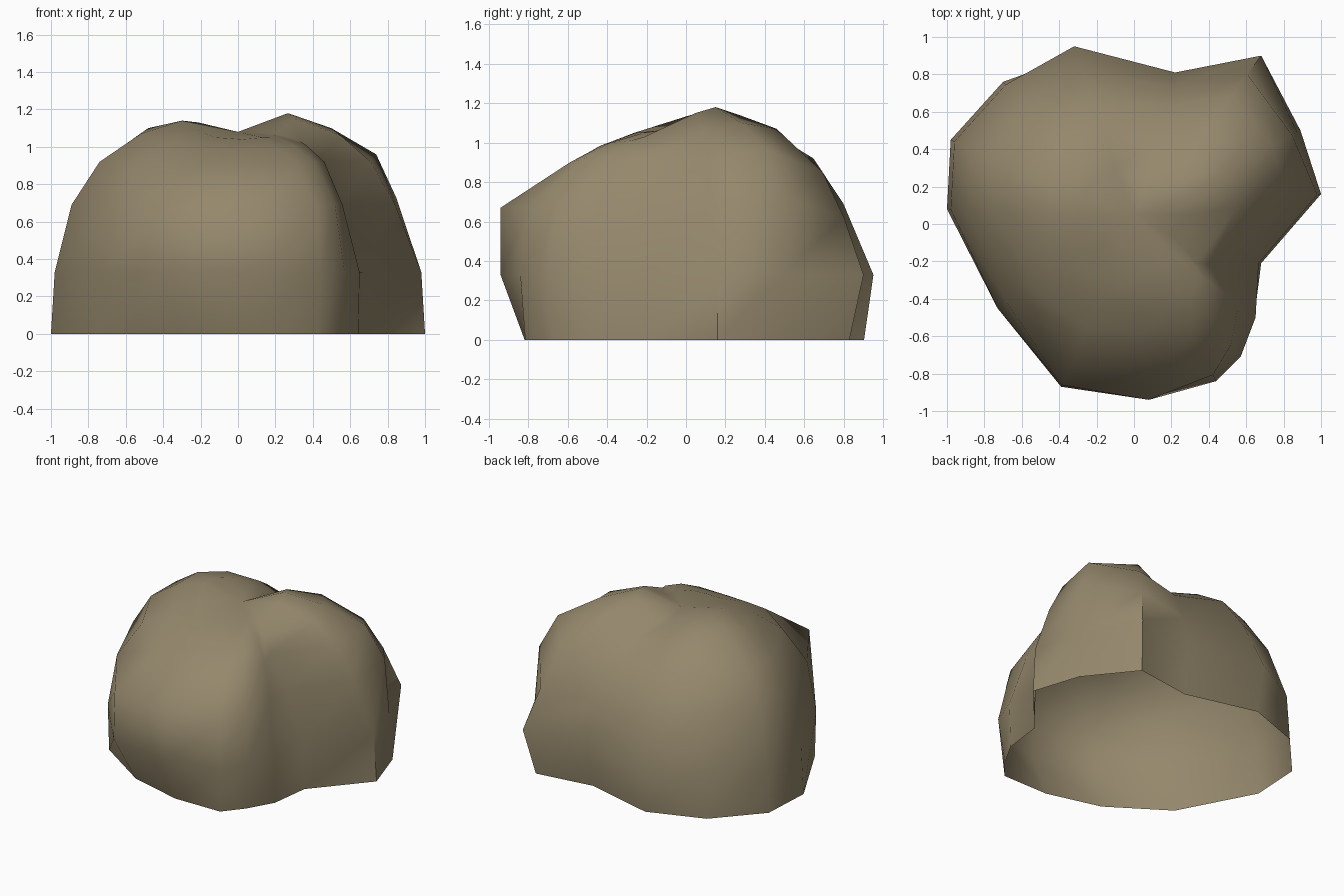
import bpy, bmesh

stone = bpy.data.materials.new("brown stone")
stone.diffuse_color = (0.30, 0.245, 0.15, 1)

# Spokes round the boulder: x, y of the widest outline, then the inward scale at
# the base, shoulder, brow and crown rings, the drop of shoulder and brow, and
# the heights of crown and inner top
SPOKES = [
    (0.08, -0.94, 0.87, 1.00, 0.62, 0.47, 0.02, 0.98, 1.04),
    (0.44, -0.84, 0.97, 0.96, 0.70, 0.50, 0.02, 0.99, 1.05),
    (0.57, -0.71, 0.95, 0.91, 0.72, 0.54, 0.00, 1.00, 1.05),
    (0.65, -0.50, 0.99, 0.86, 0.71, 0.56, 0.00, 1.01, 1.06),
    (0.68, -0.21, 1.00, 0.77, 0.61, 0.49, 0.00, 1.03, 1.07),
    (1.00, 0.16, 1.00, 0.84, 0.71, 0.55, 0.00, 1.06, 1.15),
    (0.89, 0.50, 1.00, 0.95, 0.83, 0.56, -0.04, 1.10, 1.18),
    (0.68, 0.90, 0.92, 0.89, 0.77, 0.51, 0.07, 1.07, 1.14),
    (0.22, 0.81, 0.95, 0.91, 0.77, 0.56, 0.09, 0.95, 1.04),
    (-0.32, 0.95, 0.95, 0.84, 0.68, 0.49, 0.00, 1.03, 1.09),
    (-0.70, 0.76, 1.00, 0.86, 0.71, 0.50, 0.00, 1.08, 1.13),
    (-0.98, 0.45, 1.00, 0.89, 0.75, 0.49, 0.00, 1.10, 1.14),
    (-1.00, 0.08, 1.00, 0.89, 0.74, 0.52, 0.00, 1.07, 1.14),
    (-0.73, -0.45, 0.99, 0.93, 0.74, 0.52, 0.00, 1.03, 1.09),
    (-0.39, -0.87, 0.82, 0.99, 0.64, 0.48, 0.02, 0.99, 1.05),
]
CREASE = 4

bm = bmesh.new()
rings = [[] for _ in range(6)]
for x, y, base, shoulder, brow, crown, drop, z_crown, z_top in SPOKES:
    belly = 1.0 if base < 1 else 0.98
    levels = [(base, 0), (belly, 0.33), (shoulder, 0.69 - drop),
              (brow, 0.92 - drop), (crown, z_crown), (0.30, z_top)]
    for ring, (s, z) in zip(rings, levels):
        ring.append(bm.verts.new((x * s, y * s, z)))

# The cleft between the two lobes runs straight in from the right
for ring in rings[:5]:
    ring[CREASE].co.y = -0.21

# Walls between rings, saddle-shaped top; the underside is open
n = len(SPOKES)
for low, high in zip(rings, rings[1:]):
    for i in range(n):
        j = (i + 1) % n
        bm.faces.new((low[i], low[j], high[j], high[i]))
middle = bm.verts.new((0, 0.05, 1.08))
for i in range(n):
    bm.faces.new((rings[-1][i], rings[-1][(i + 1) % n], middle))

mesh = bpy.data.meshes.new("boulder")
bm.to_mesh(mesh)
bm.free()
boulder = bpy.data.objects.new("boulder", mesh)
bpy.context.collection.objects.link(boulder)
mesh.materials.append(stone)

# Smooth stone with sharp creases
bpy.context.view_layer.objects.active = boulder
boulder.select_set(True)
bpy.ops.object.shade_smooth_by_angle(angle=0.9)
